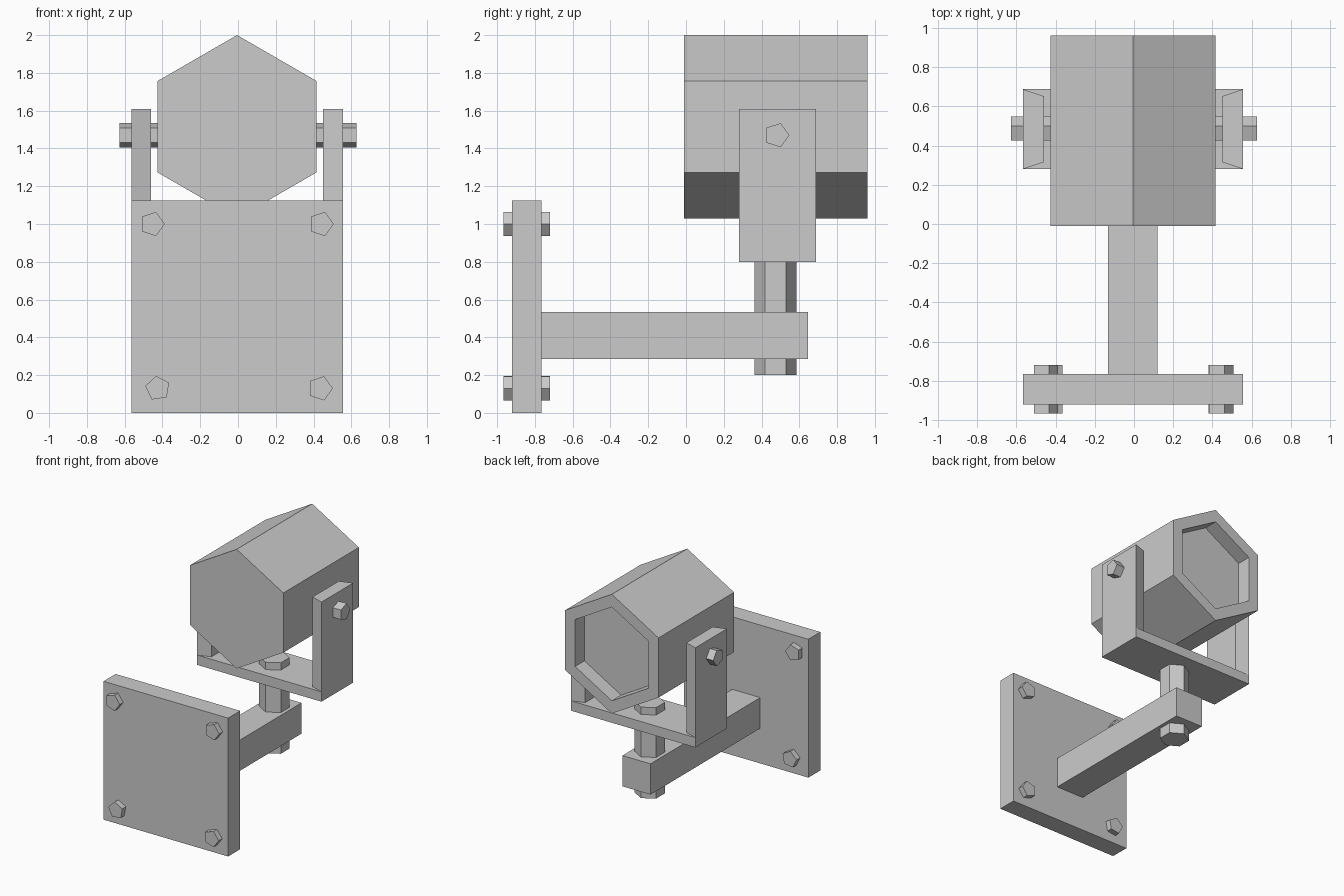
import bpy, bmesh
from math import cos, sin, radians, pi

if "Cube" in bpy.data.objects:
    bpy.data.objects.remove(bpy.data.objects["Cube"])

CX = -0.005  # shared centre line of the bracket parts


def ngon(n, r, ca, cb, rot):
    return [(ca + r * cos(radians(rot) + 2 * pi * i / n),
             cb + r * sin(radians(rot) + 2 * pi * i / n)) for i in range(n)]


def rect(a0, a1, b0, b1):
    return [(a0, b0), (a1, b0), (a1, b1), (a0, b1)]


def prism(name, axis, profile, t0, t1, recess=None):
    """Extrude a 2D profile along an axis; recess = (rim, depth) sinks the t1 end."""
    def place(p, t):
        v = list(p)
        v.insert(axis, t)
        return v
    bm = bmesh.new()
    lo = [bm.verts.new(place(p, t0)) for p in profile]
    hi = [bm.verts.new(place(p, t1)) for p in profile]
    bm.faces.new(lo)
    end = bm.faces.new(hi)
    n = len(profile)
    for i in range(n):
        j = (i + 1) % n
        bm.faces.new((lo[i], lo[j], hi[j], hi[i]))
    bmesh.ops.recalc_face_normals(bm, faces=bm.faces[:])
    if recess:
        bmesh.ops.inset_region(bm, faces=[end], thickness=recess[0], use_even_offset=True)
        bmesh.ops.inset_region(bm, faces=[end], thickness=0, depth=-recess[1])
    me = bpy.data.meshes.new(name)
    bm.to_mesh(me)
    bm.free()
    ob = bpy.data.objects.new(name, me)
    bpy.context.collection.objects.link(ob)
    return ob


# Hexagonal lamp housing with a sunken front
prism("lamp_housing", 1, ngon(6, 0.485, CX, 1.515, 90), -0.01, 0.96, recess=(0.09, 0.12))

# Wall plate and support bar
prism("wall_plate", 1, rect(-0.565, 0.555, 0, 1.125), -0.92, -0.765)
prism("support_bar", 1, rect(CX - 0.127, CX + 0.125, 0.285, 0.535), -0.765, 0.645)

# Five-sided wall bolts: x, z, turn
for i, (x, z, rot) in enumerate([(-0.455, 1.0, 0), (0.44, 1.0, 0),
                                 (-0.425, 0.13, 26), (0.435, 0.13, 0)]):
    prism(f"wall_bolt_{i + 1}", 1, ngon(5, 0.067, x, z, rot), -0.965, -0.72)

# Yoke: flat base and two arms narrowing inwards
prism("yoke_base", 2, rect(-0.565, 0.555, 0.28, 0.687), 0.8, 0.88)
for side, s in (("left", -1), ("right", 1)):
    outer, inner = CX + s * 0.56, CX + s * 0.455
    prism(f"yoke_arm_{side}", 2,
          [(outer, 0.28), (outer, 0.687), (inner, 0.652), (inner, 0.315)], 0.88, 1.61)
    # Pivot bolt from outside the arm into the housing
    prism(f"pivot_bolt_{side}", 0, ngon(5, 0.067, 0.48, 1.47, 0), s * 0.627, s * 0.40)

# Upright hexagonal swivel bolt
prism("swivel_bolt", 2, ngon(6, 0.112, CX, 0.474, 90), 0.2, 0.94)
